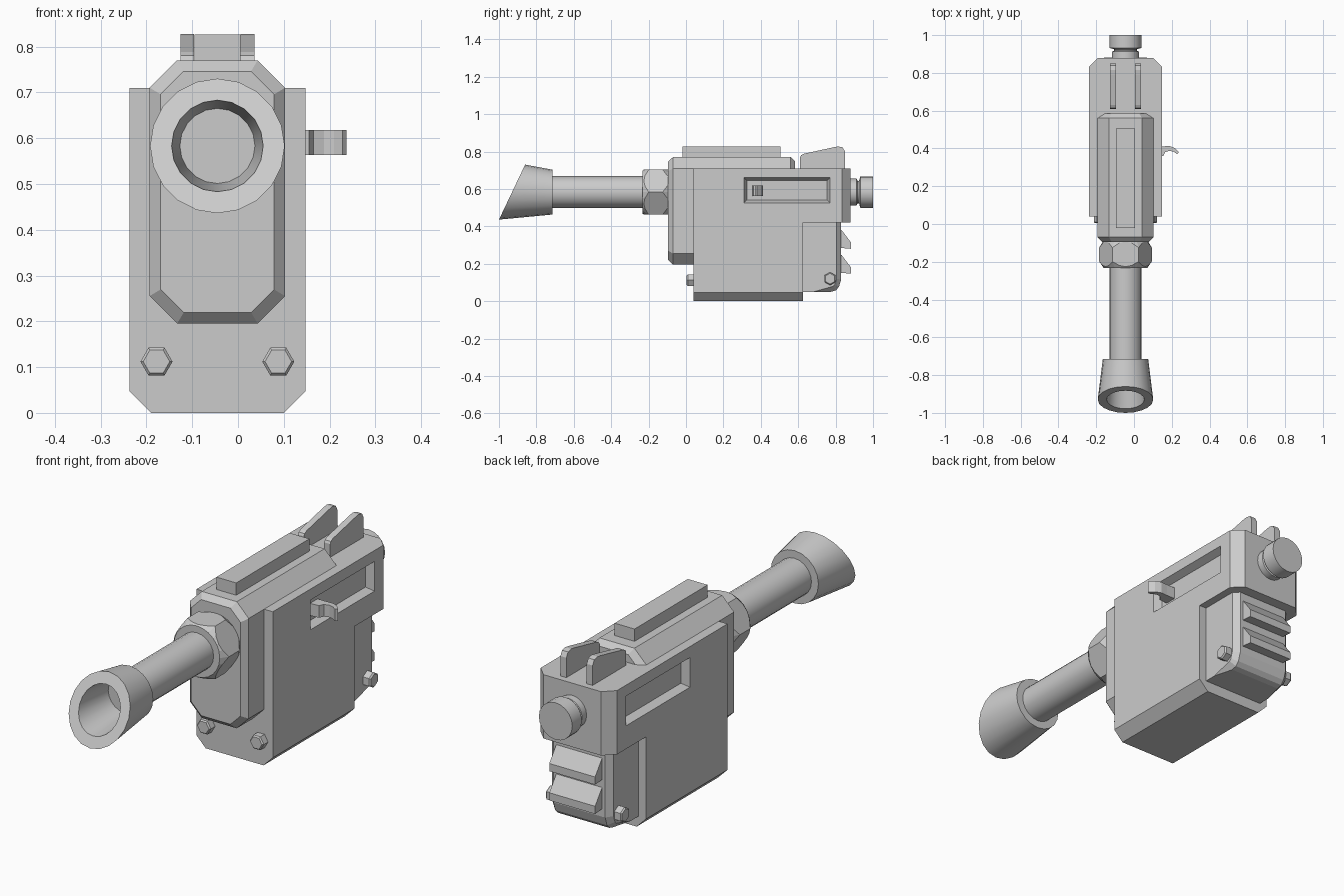
import bpy, bmesh, math
from mathutils import Vector

if "Cube" in bpy.data.objects:
    bpy.data.objects.remove(bpy.data.objects["Cube"])

CX, CZ = -0.045, 0.583      # symmetry plane and barrel axis height


def finish(name, bm, smooth=False):
    bmesh.ops.recalc_face_normals(bm, faces=bm.faces[:])
    me = bpy.data.meshes.new(name)
    bm.to_mesh(me)
    bm.free()
    ob = bpy.data.objects.new(name, me)
    bpy.context.collection.objects.link(ob)
    if smooth:
        bpy.ops.object.select_all(action='DESELECT')
        ob.select_set(True)
        bpy.context.view_layer.objects.active = ob
        bpy.ops.object.shade_smooth_by_angle(angle=math.radians(30))
    return ob


def loft(rings):
    """Join equal-length point rings and cap both ends."""
    bm = bmesh.new()
    rs = [[bm.verts.new(p) for p in ring] for ring in rings]
    n = len(rs[0])
    for a, b in zip(rs, rs[1:]):
        for i in range(n):
            bm.faces.new((a[i], a[(i + 1) % n], b[(i + 1) % n], b[i]))
    bm.faces.new(rs[0])
    bm.faces.new(rs[-1])
    return bm


def side_prism(profile, x0, x1):
    return loft([[(x, y, z) for y, z in profile] for x in (x0, x1)])


def lathe(rings, n=20, slant=0.0):
    """Turned part on the barrel axis; rings are (radius, y, slanted?)."""
    out = []
    for r, y, *cut in rings:
        ring = []
        for i in range(n):
            a = 2 * math.pi * i / n
            dz = r * math.sin(a)
            ring.append((CX + r * math.cos(a), y + (slant * dz if cut else 0), CZ + dz))
        out.append(ring)
    return loft(out)


def boolean(ob, cutter, op):
    m = ob.modifiers.new("cut", 'BOOLEAN')
    m.operation, m.object, m.solver = op, cutter, 'EXACT'
    bpy.context.view_layer.objects.active = ob
    bpy.ops.object.modifier_apply(modifier=m.name)
    bpy.data.objects.remove(cutter)


def bevel(bm, test, offset):
    edges = [e for e in bm.edges if test(e.verts[0].co, e.verts[1].co)]
    bmesh.ops.bevel(bm, geom=edges, offset=offset, segments=1, affect='EDGES', profile=0.5)


# Receiver body, chamfered along the bottom sides and rear corners
bm = side_prism([(0.04, 0), (0.625, 0), (0.625, 0.42), (0.88, 0.42), (0.88, 0.71), (0.04, 0.71)],
                CX - 0.192, CX + 0.192)
bevel(bm, lambda a, b: abs(a.x - b.x) < 1e-4 and
      ((a.z < 1e-4 and b.z < 1e-4) or (a.y > 0.87 and b.y > 0.87)), 0.047)
body = finish("receiver_body", bm)

# Tapered slots on both sides
for s in (-1, 1):
    rings = []
    for d, i in ((0.202, -0.004), (0.157, 0.015)):
        rings.append([(CX + s * d, y, z) for y, z in
                      ((0.31 + i, 0.525 + i), (0.77 - i, 0.525 + i),
                       (0.77 - i, 0.66 - i), (0.31 + i, 0.66 - i))])
    boolean(body, finish("slot_cutter", loft(rings)), 'DIFFERENCE')

# Octagonal barrel shroud with bevelled ends


def octagon(y, inset):
    w, z0, z1, c = 0.148 - inset, 0.195 + inset, 0.77 - inset, 0.06 - inset * 0.4
    return [(CX + x, y, z) for x, z in
            ((-w, z0 + c), (-w + c, z0), (w - c, z0), (w, z0 + c),
             (w, z1 - c), (w - c, z1), (-w + c, z1), (-w, z1 - c))]


finish("barrel_shroud", loft([octagon(-0.095, 0.024), octagon(-0.07, 0),
                              octagon(0.56, 0), octagon(0.584, 0.024)]))

# Top rail
finish("top_rail", side_prism([(-0.02, 0.76), (0.505, 0.76), (0.505, 0.826), (-0.02, 0.826)],
                              CX - 0.05, CX + 0.05))

# Rear sight fins
fin = [(0.61, 0.70), (0.61, 0.77), (0.615, 0.78), (0.63, 0.788), (0.79, 0.823), (0.815, 0.827),
       (0.838, 0.822), (0.85, 0.80), (0.85, 0.70)]
for s, side in ((-1, "left"), (1, "right")):
    finish("sight_fin_" + side, side_prism(fin, CX + s * 0.051, CX + s * 0.081))

# Barrel, rear knob and flared, slant-cut muzzle
finish("barrel", lathe([(0.085, -0.73), (0.085, -0.08)]), True)
finish("rear_knob", lathe([(0.072, 0.86), (0.072, 0.912), (0.06, 0.918), (0.06, 0.925),
                           (0.084, 0.932), (0.084, 1.0)]), True)
finish("muzzle", lathe([(0.12, -0.715), (0.147, -0.93, 1), (0.1, -0.93, 1), (0.082, -0.75)],
                       slant=0.476), True)

# Hex barrel nut with its corners turned down
nut = finish("barrel_nut", lathe([(0.139, -0.232), (0.139, -0.085)], 6))
boolean(nut, finish("nut_cutter", lathe([(0.115, -0.233), (0.142, -0.195),
                                         (0.142, -0.13), (0.115, -0.084)], 24)), 'INTERSECT')

# Lower rear block with rounded heel and chamfered back corners
bm = side_prism([(0.60, 0.05), (0.775, 0.05), (0.80, 0.057), (0.817, 0.075), (0.83, 0.115),
                 (0.83, 0.43), (0.60, 0.43)], CX - 0.155, CX + 0.155)
bevel(bm, lambda a, b: abs(a.x - b.x) < 1e-4 and min(a.y, b.y) > 0.77 and
      max(a.z, b.z) - min(a.z, b.z) < 0.4 and not (a.z > 0.42 and b.z > 0.42), 0.025)
finish("lower_rear_block", bm)

# Wedge ribs on the back
for k, z in enumerate((0.28, 0.147)):
    rib = [(0.82, z + 0.105), (0.832, z + 0.1), (0.881, z + 0.035), (0.881, z), (0.82, z + 0.005)]
    finish("rear_rib_%d" % k, side_prism(rib, CX - 0.115, CX + 0.115))

# Hex bolts: front plate and block sides


def bolt(name, centre, axis, up):
    c, a, u = Vector(centre), Vector(axis), Vector(up)
    v = a.cross(u)
    rings = []
    for d, r in ((-0.01, 0.035), (0.03, 0.035), (0.036, 0.029)):
        rings.append([c + a * d + r * (math.cos(t) * u + math.sin(t) * v)
                      for t in (i * math.pi / 3 for i in range(6))])
    finish(name, loft(rings))


for s, side in ((-1, "left"), (1, "right")):
    bolt("front_bolt_" + side, (CX + s * 0.133, 0.04, 0.112), (0, -1, 0), (1, 0, 0))
    bolt("side_bolt_" + side, (CX + s * 0.155, 0.77, 0.12), (s, 0, 0), (0, 0, 1))

# Hooked charging lever in the right slot
hook = [(0.10, 0.355), (0.155, 0.36), (0.165, 0.38), (0.188, 0.388), (0.21, 0.382), (0.228, 0.37),
        (0.237, 0.38), (0.216, 0.402), (0.188, 0.413), (0.155, 0.411), (0.10, 0.411)]
finish("charging_lever", loft([[(x, y, z) for x, y in hook] for z in (0.563, 0.618)]))
